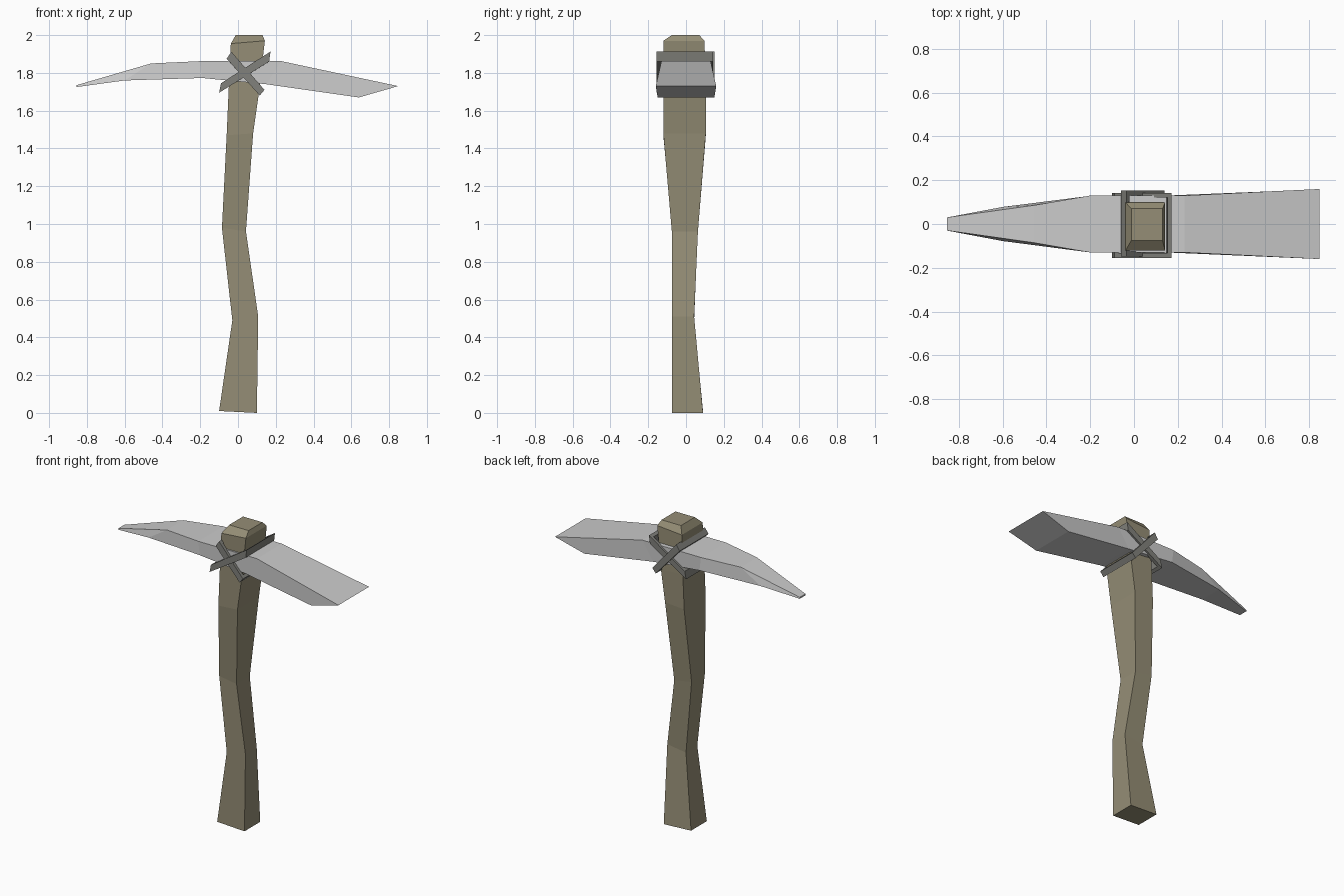
import bpy, bmesh
from mathutils import Vector

if "Cube" in bpy.data.objects:
    bpy.data.objects.remove(bpy.data.objects["Cube"])


def make(name, rings, color=None, closed=False):
    """Loft four-cornered rings into a flat-shaded solid (closed = joined end to end)."""
    bm = bmesh.new()
    vs = [[bm.verts.new(p) for p in r] for r in rings]
    pairs = list(zip(vs, vs[1:]))
    if closed:
        pairs.append((vs[-1], vs[0]))
    else:
        bm.faces.new(vs[0])
        bm.faces.new(vs[-1])
    for a, b in pairs:
        for i in range(4):
            j = (i + 1) % 4
            bm.faces.new((a[i], a[j], b[j], b[i]))
    bmesh.ops.recalc_face_normals(bm, faces=bm.faces)
    me = bpy.data.meshes.new(name)
    bm.to_mesh(me)
    bm.free()
    ob = bpy.data.objects.new(name, me)
    bpy.context.collection.objects.link(ob)
    if color:
        mat = bpy.data.materials.new(name + "_material")
        mat.diffuse_color = (*color, 1)
        mat.use_nodes = True
        mat.node_tree.nodes["Principled BSDF"].inputs["Base Color"].default_value = mat.diffuse_color
        me.materials.append(mat)
    return ob


# Crooked wooden handle: z left, z right, x min, x max, y min, y max
handle = [
    (0.01, 0.00, -0.10, 0.10, -0.075, 0.09),
    (0.49, 0.51, -0.03, 0.107, -0.075, 0.043),
    (0.98, 0.96, -0.085, 0.042, -0.075, 0.063),
    (1.47, 1.48, -0.06, 0.08, -0.12, 0.105),
    (1.70, 1.69, -0.05, 0.11, -0.12, 0.105),
    (1.955, 1.97, -0.038, 0.142, -0.12, 0.098),
    (2.00, 2.00, -0.012, 0.13, -0.075, 0.07),
]
make("handle", [[(x0, y0, zl), (x1, y0, zr), (x1, y1, zr), (x0, y1, zl)]
                for zl, zr, x0, x1, y0, y1 in handle], (0.30, 0.27, 0.18))

# Pick head: (x, half width, z) of the top edge, then of the bottom edge
head = [
    ((-0.855, 0.03, 1.735), (-0.855, 0.03, 1.725)),
    ((-0.46, 0.085, 1.85), (-0.60, 0.078, 1.76)),
    ((-0.20, 0.13, 1.862), (-0.19, 0.13, 1.773)),
    ((0.23, 0.13, 1.862), (0.15, 0.13, 1.74)),
    ((0.848, 0.16, 1.73), (0.64, 0.15, 1.67)),
]
make("pick_head", [[(tx, -tw, tz), (tx, tw, tz), (bx, bw, bz), (bx, -bw, bz)]
                   for (tx, tw, tz), (bx, bw, bz) in head])


# Crossed binding straps: tilted rectangular hoops around handle and head
def strap(name, left_top, left_low, right_top, right_low, y0, y1, t=0.022):
    lt, ll, rt, rl = (Vector((p[0], 0, p[1])) for p in (left_top, left_low, right_top, right_low))
    along = (rt - lt).normalized() * t
    rings = []
    for top, low, y, sx, sy in ((lt, ll, y0, 1, 1), (rt, rl, y0, -1, 1),
                                (rt, rl, y1, -1, -1), (lt, ll, y1, 1, -1)):
        out = Vector((0, y, 0))
        inner = along * sx + Vector((0, y + sy * t, 0))
        rings.append([top + out, low + out, low + inner, top + inner])
    make(name, rings, (0.22, 0.22, 0.20), closed=True)


strap("strap_rising", (-0.09, 1.745), (-0.10, 1.695), (0.172, 1.913), (0.165, 1.86), -0.155, 0.142)
strap("strap_falling", (-0.035, 1.912), (-0.06, 1.875), (0.14, 1.71), (0.115, 1.68), -0.148, 0.152)
